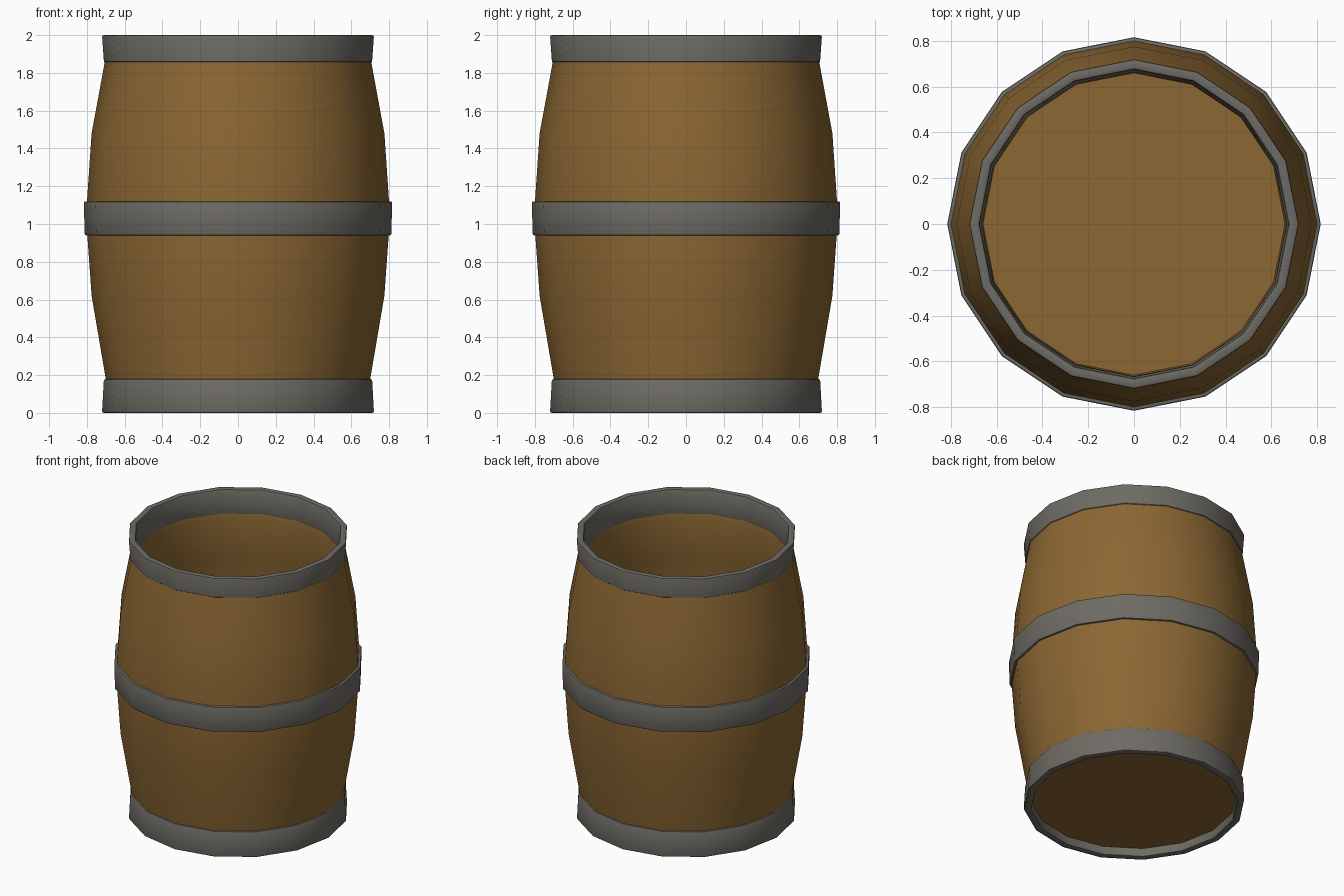
import bpy, bmesh
from math import cos, sin, pi, radians

SIDES = 16

if "Cube" in bpy.data.objects:
    bpy.data.objects.remove(bpy.data.objects["Cube"], do_unlink=True)


def make_material(name, rgb):
    mat = bpy.data.materials.new(name)
    mat.use_nodes = True
    color = (*rgb, 1.0)
    mat.diffuse_color = color
    bsdf = mat.node_tree.nodes["Principled BSDF"]
    bsdf.inputs["Base Color"].default_value = color
    bsdf.inputs["Roughness"].default_value = 0.8
    return mat


def lathe(name, profile, mat, ring=False, bevel=0.0):
    """Turn (radius, height) points about z; a ring closes on itself, otherwise ends are capped."""
    bm = bmesh.new()
    loops = [[bm.verts.new((r * cos(2 * pi * i / SIDES), r * sin(2 * pi * i / SIDES), z))
              for i in range(SIDES)] for r, z in profile]
    pairs = list(zip(loops, loops[1:]))
    if ring:
        pairs.append((loops[-1], loops[0]))
    for a, b in pairs:
        for i in range(SIDES):
            j = (i + 1) % SIDES
            bm.faces.new((a[i], a[j], b[j], b[i]))
    if not ring:
        bm.faces.new(loops[0])
        bm.faces.new(loops[-1])
    bmesh.ops.recalc_face_normals(bm, faces=bm.faces)
    if bevel:
        # Soften the long rim edges only
        rims = [e for e in bm.edges if e.calc_face_angle(0) > radians(50)]
        bmesh.ops.bevel(bm, geom=rims, offset=bevel, segments=2, profile=0.5, affect='EDGES')
    mesh = bpy.data.meshes.new(name)
    bm.to_mesh(mesh)
    bm.free()
    mesh.materials.append(mat)
    obj = bpy.data.objects.new(name, mesh)
    bpy.context.collection.objects.link(obj)
    bpy.ops.object.select_all(action='DESELECT')
    obj.select_set(True)
    bpy.context.view_layer.objects.active = obj
    bpy.ops.object.shade_smooth_by_angle(angle=radians(42))
    return obj


wood = make_material("brown_wood", (0.26, 0.135, 0.033))
metal = make_material("grey_metal", (0.155, 0.147, 0.127))

# Hollow bulging body: outside wall, top lip, inside wall, floor
outside = [(0.68, 0.06), (0.70, 0.18), (0.775, 0.62), (0.805, 1.04), (0.775, 1.48), (0.705, 1.86)]
inside = [(0.685, 1.86), (0.665, 1.81), (0.735, 1.48), (0.765, 1.04), (0.735, 0.62), (0.66, 0.10)]
lathe("barrel_body", outside + inside, wood)

# Metal hoops
lathe("top_hoop", [(0.71, 1.86), (0.72, 2.0), (0.675, 2.0), (0.665, 1.825)], metal, True, 0.01)
lathe("middle_hoop", [(0.812, 0.94), (0.816, 1.12), (0.785, 1.12), (0.785, 0.94)], metal, True, 0.008)
lathe("bottom_hoop", [(0.72, 0.0), (0.71, 0.18), (0.67, 0.18), (0.67, 0.0)], metal, True, 0.01)
